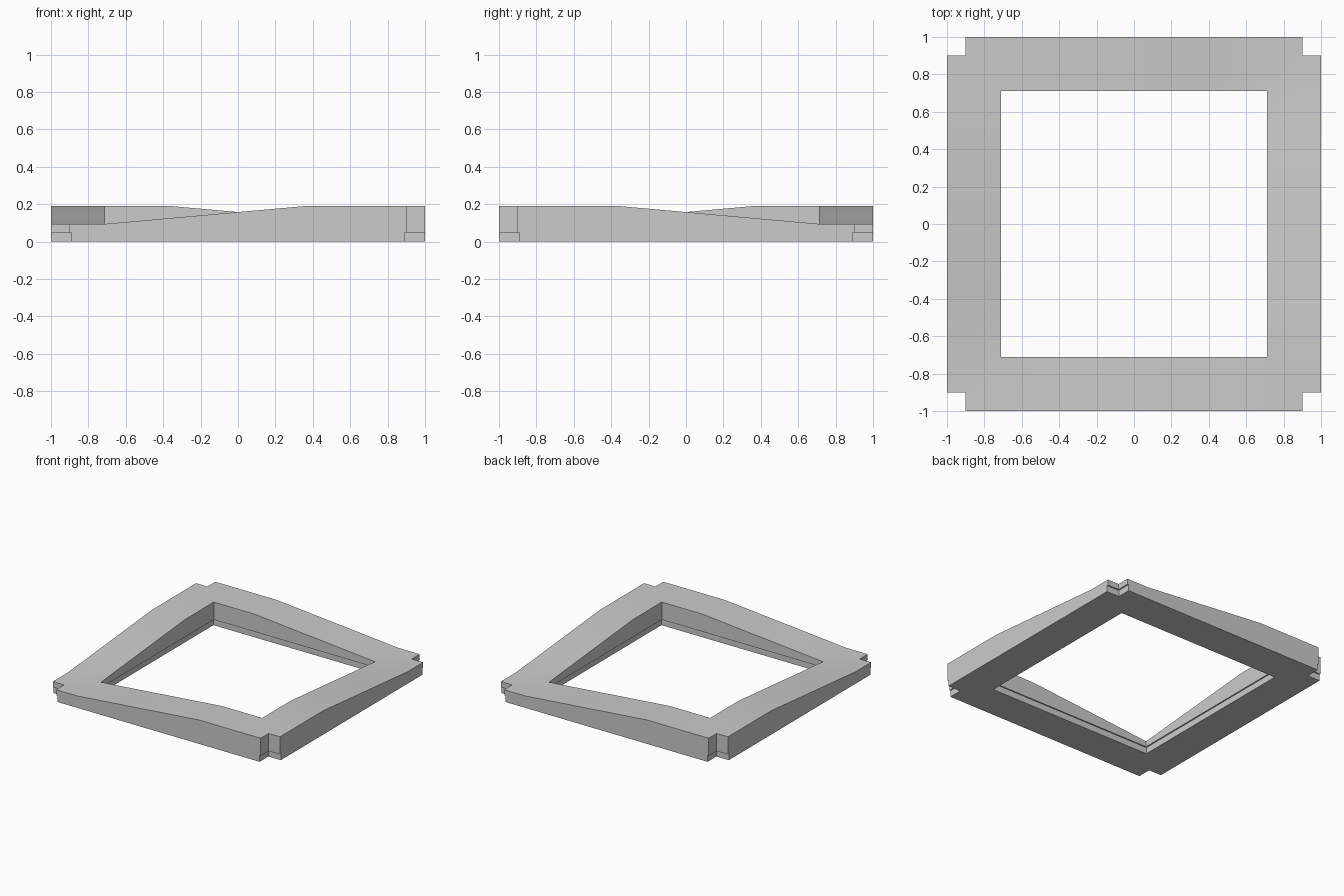
import bpy
import bmesh
from math import radians

cube = bpy.data.objects.get("Cube")
if cube:
    bpy.data.objects.remove(cube)

INNER, NOTCH, KINK = 0.71, 0.90, 0.355   # opening, corner notch, end of slope
LOW, HIGH, STEP, INSET = 0.095, 0.19, 0.05, 0.01

half = [KINK, INNER, NOTCH, 1.0]
cuts = [-c for c in reversed(half)] + half


def top_height(x, y):
    """Each rail climbs from a low corner to a high corner."""
    if abs(y) >= abs(x):
        t = x if y < 0 else -x
    else:
        t = -y if x > 0 else y
    f = (t + INNER) / (KINK + INNER)
    return LOW + (HIGH - LOW) * min(1, max(0, f))


def recessed(c):
    """Widen the opening and the notches below the step."""
    sign = 1 if c > 0 else -1
    if abs(c) == INNER:
        return c + sign * INSET
    if abs(c) == NOTCH:
        return c - sign * INSET
    return c


layers = [
    lambda x, y: (x, y, top_height(x, y)),
    lambda x, y: (x, y, STEP),
    lambda x, y: (recessed(x), recessed(y), STEP),
    lambda x, y: (recessed(x), recessed(y), 0),
]

bm = bmesh.new()
cache = {}


def vert(layer, p):
    if (layer, p) not in cache:
        cache[layer, p] = bm.verts.new(layers[layer](*p))
    return cache[layer, p]


# Top and bottom faces over the ring, leaving out the opening and the notches
edges = set()
for x0, x1 in zip(cuts, cuts[1:]):
    for y0, y1 in zip(cuts, cuts[1:]):
        cx, cy = abs(x0 + x1) / 2, abs(y0 + y1) / 2
        if max(cx, cy) < INNER or min(cx, cy) > NOTCH:
            continue
        ring = [(x0, y0), (x1, y0), (x1, y1), (x0, y1)]
        bm.faces.new([vert(0, p) for p in ring])
        bm.faces.new([vert(3, p) for p in reversed(ring)])
        edges.update(zip(ring, ring[1:] + ring[:1]))

# Walls and the small downward ledge along every open border
for a, b in sorted(edges):
    if (b, a) in edges:
        continue
    outer = any(abs(a[i]) == 1 and a[i] == b[i] for i in (0, 1))
    for k in range(3):
        if k == 1 and outer:
            continue
        bm.faces.new([vert(k, b), vert(k, a), vert(k + 1, a), vert(k + 1, b)])

mesh = bpy.data.meshes.new("saddle_frame")
bm.to_mesh(mesh)
bm.free()
frame = bpy.data.objects.new("saddle_frame", mesh)
bpy.context.collection.objects.link(frame)

# Plain grey material
grey = bpy.data.materials.new("light grey")
grey.use_nodes = True
colour = (0.6, 0.6, 0.6, 1)
grey.diffuse_color = colour
grey.node_tree.nodes["Principled BSDF"].inputs["Base Color"].default_value = colour
mesh.materials.append(grey)

bpy.ops.object.select_all(action="DESELECT")
frame.select_set(True)
bpy.context.view_layer.objects.active = frame
bpy.ops.object.shade_smooth_by_angle(angle=radians(30))
